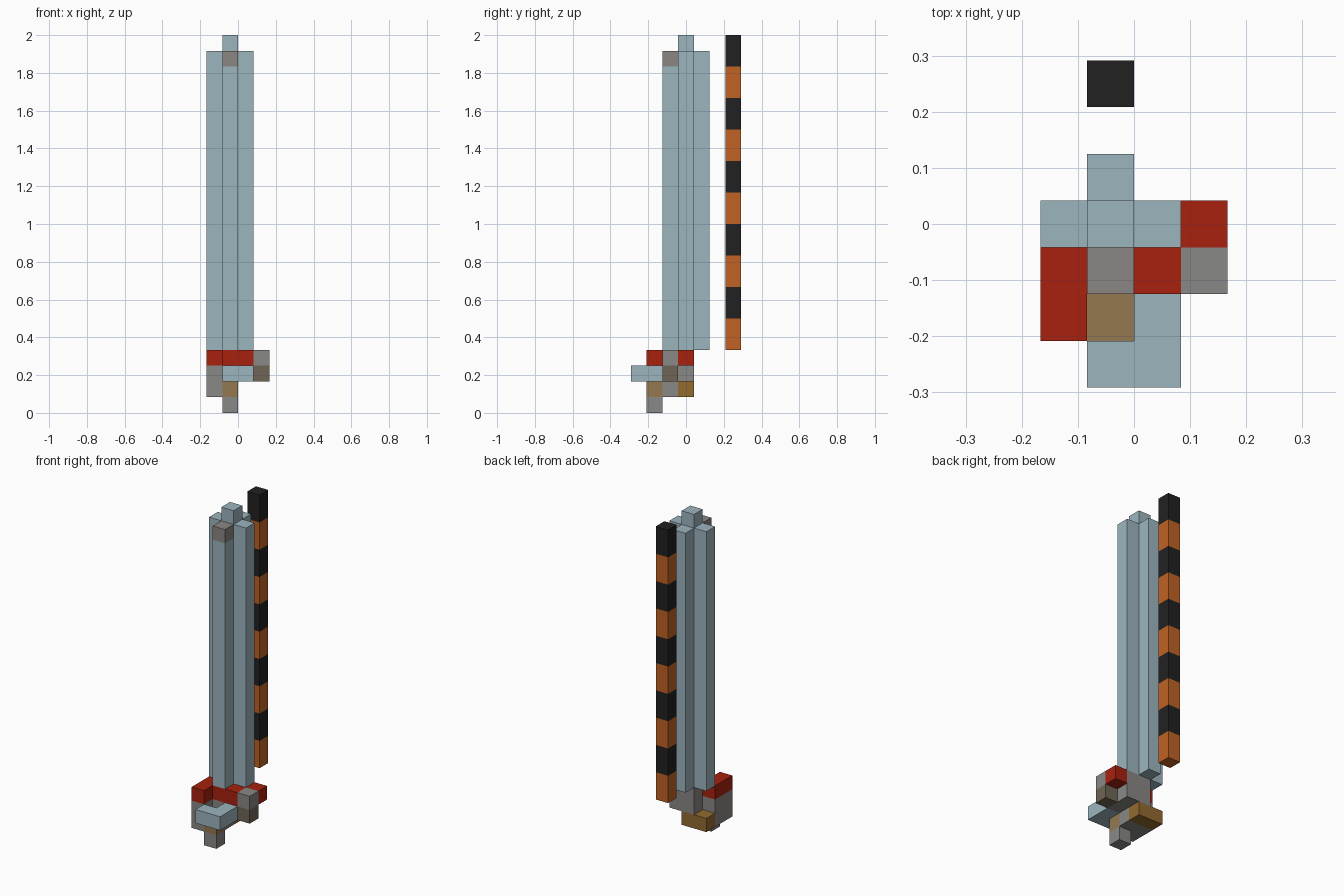
import bpy
import bmesh
from mathutils import Matrix, Vector

cube = bpy.data.objects.get("Cube")
if cube:
    bpy.data.objects.remove(cube, do_unlink=True)

UNIT = 1 / 12                       # edge length of one block
ORIGIN = Vector((-2, -3.5, 0))      # grid corner, in blocks


def material(name, *srgb):
    """Flat material from 0-255 display values, stored as linear."""
    lin = [((c / 255 + 0.055) / 1.055) ** 2.4 for c in srgb]
    mat = bpy.data.materials.new(name)
    mat.use_nodes = True
    mat.diffuse_color = (*lin, 1)
    bsdf = mat.node_tree.nodes["Principled BSDF"]
    bsdf.inputs["Base Color"].default_value = (*lin, 1)
    bsdf.inputs["Roughness"].default_value = 0.8
    return mat


steel = material("pale steel", 156, 181, 191)
red = material("red", 168, 33, 15)
orange = material("orange", 192, 98, 35)
black = material("black", 33, 33, 33)
grey = material("grey", 137, 136, 134)
warm_grey = material("warm grey", 139, 134, 130)
taupe = material("taupe", 112, 101, 86)
tan = material("tan", 147, 120, 80)
gold = material("dark gold", 146, 106, 48)


def add_box(bm, start, size):
    """Box on the block grid, given by its low corner and size in blocks."""
    size = Vector(size)
    centre = (ORIGIN + Vector(start) + size / 2) * UNIT
    bmesh.ops.create_cube(bm, size=1, matrix=Matrix.Translation(centre)
                          @ Matrix.Diagonal((*(size * UNIT), 1)))


def finish(name, bm, mats):
    mesh = bpy.data.meshes.new(name)
    bm.to_mesh(mesh)
    bm.free()
    for mat in mats:
        mesh.materials.append(mat)
    obj = bpy.data.objects.new(name, mesh)
    bpy.context.collection.objects.link(obj)


def part(name, mat, *boxes):
    bm = bmesh.new()
    for start, size in boxes:
        add_box(bm, start, size)
    finish(name, bm, [mat])


# Bundle of long barrels around a taller central rod
part("central_rod", steel, ((1, 3, 4), (1, 1, 20)))
part("left_barrel", steel, ((2, 3, 4), (1, 1, 19)))
part("right_barrel", steel, ((0, 3, 4), (1, 1, 19)))
part("back_barrel", steel, ((1, 4, 4), (1, 1, 19)))
part("front_barrel", steel, ((1, 2, 4), (1, 1, 18)))
part("front_barrel_tip", warm_grey, ((1, 2, 22), (1, 1, 1)))

# Banded rod floating behind the bundle: cut every two blocks, coloured by height
bm = bmesh.new()
add_box(bm, (1, 6, 4), (1, 1, 20))
for level in range(6, 24, 2):
    bmesh.ops.bisect_plane(bm, geom=bm.verts[:] + bm.edges[:] + bm.faces[:],
                           plane_co=(0, 0, level * UNIT), plane_no=(0, 0, 1))
for face in bm.faces:
    z = face.calc_center_median().z / UNIT
    band = min(max(int((z - 4) // 2), 0), 9)
    face.material_index = band % 2
finish("banded_rod", bm, [orange, black])

# Red collar
part("collar", red,
     ((0, 1, 3), (1, 2, 1)), ((1, 2, 3), (2, 1, 1)), ((3, 3, 3), (1, 1, 1)))

# Grey body and side knob
part("body_back", grey, ((1, 3, 2), (2, 1, 2)))
part("body_middle", grey, ((1, 2, 2), (2, 1, 1)), ((1, 2, 1), (1, 1, 1)))
part("body_right", grey, ((0, 1, 1), (1, 2, 2)))
part("side_knob", grey, ((3, 2, 3), (1, 1, 1)))
part("side_knob_base", taupe, ((3, 2, 2), (1, 1, 1)))

# Hand guard
part("hand_guard", steel, ((1, 0, 2), (2, 1, 1)), ((2, 1, 2), (1, 1, 1)))

# Grip and rear plate
part("grip", tan, ((1, 1, 1), (1, 1, 1)))
part("pommel", grey, ((1, 1, 0), (1, 1, 1)))
part("rear_plate", gold, ((0, 3, 1), (2, 1, 1)))
